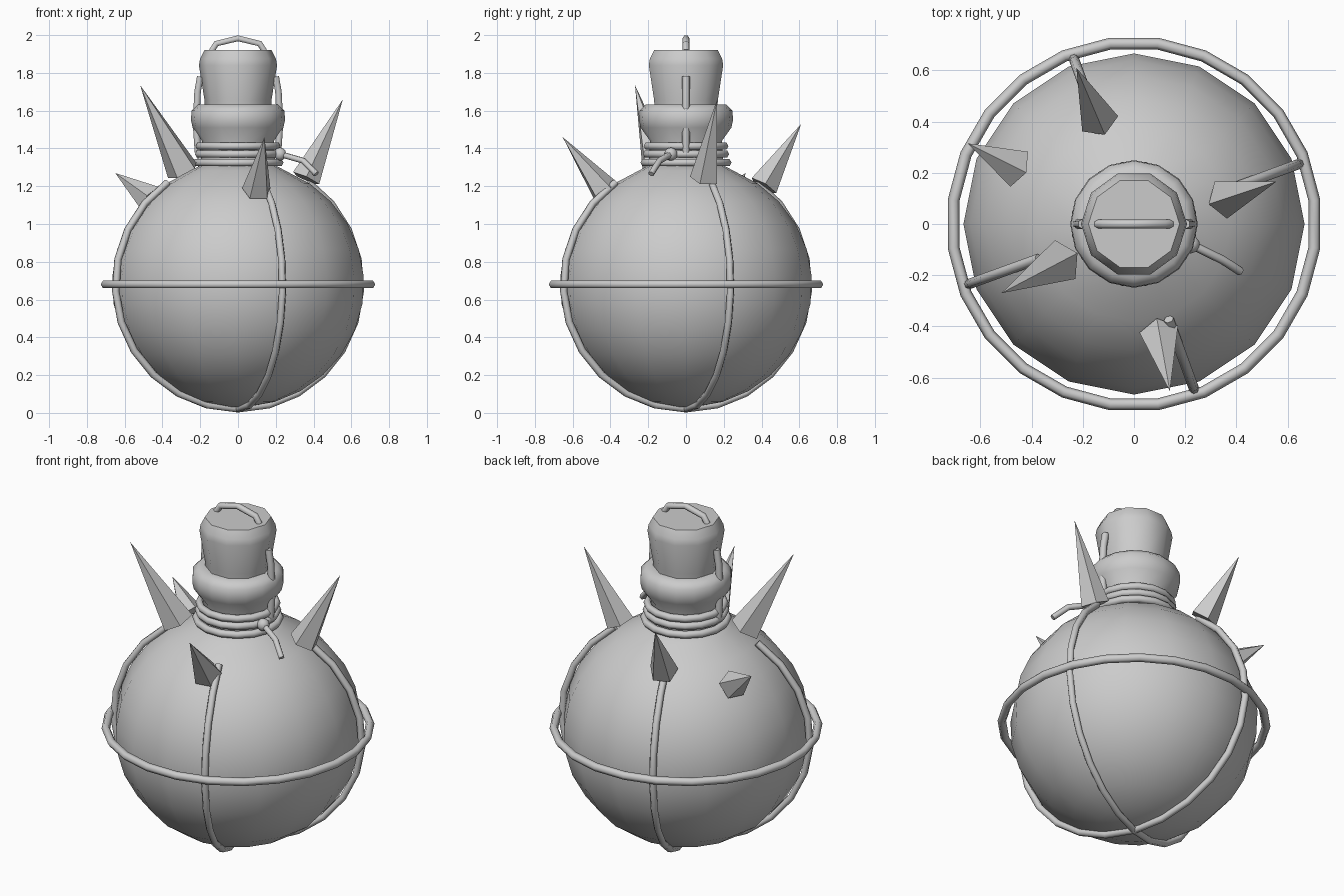
import bpy, bmesh, math
from math import sin, cos, pi, radians
from mathutils import Vector

cube = bpy.data.objects.get("Cube")
if cube:
    bpy.data.objects.remove(cube)

grey = bpy.data.materials.new("plain_grey")
grey.use_nodes = True
grey.diffuse_color = (0.6, 0.6, 0.6, 1)
grey.node_tree.nodes["Principled BSDF"].inputs["Base Color"].default_value = (0.6, 0.6, 0.6, 1)

MID = 0.68  # height of the flask's equator


def finish(obj, name, angle=None):
    obj.name = name
    obj.data.materials.clear()
    obj.data.materials.append(grey)
    if angle:
        bpy.ops.object.select_all(action='DESELECT')
        obj.select_set(True)
        bpy.context.view_layer.objects.active = obj
        bpy.ops.object.shade_smooth_by_angle(angle=radians(angle))
    return obj


def mesh_object(bm, name, angle=None):
    bmesh.ops.recalc_face_normals(bm, faces=bm.faces)
    mesh = bpy.data.meshes.new(name)
    bm.to_mesh(mesh)
    bm.free()
    obj = bpy.data.objects.new(name, mesh)
    bpy.context.collection.objects.link(obj)
    return finish(obj, name, angle)


def lathe(name, profile, sides, angle=50):
    """Revolve (radius, height) pairs about z and cap both ends."""
    bm = bmesh.new()
    rings = [[bm.verts.new((r * cos(2 * pi * i / sides), r * sin(2 * pi * i / sides), z))
              for i in range(sides)] for r, z in profile]
    for low, high in zip(rings, rings[1:]):
        for i in range(sides):
            j = (i + 1) % sides
            bm.faces.new((low[i], low[j], high[j], high[i]))
    bm.faces.new(rings[0])
    bm.faces.new(rings[-1])
    return mesh_object(bm, name, angle)


def tube(name, points, radius):
    curve = bpy.data.curves.new(name, 'CURVE')
    curve.dimensions = '3D'
    curve.bevel_depth = radius
    curve.bevel_resolution = 1
    curve.use_fill_caps = True
    spline = curve.splines.new('POLY')
    spline.points.add(len(points) - 1)
    for p, co in zip(spline.points, points):
        p.co = (*co, 1)
    obj = bpy.data.objects.new(name, curve)
    bpy.context.collection.objects.link(obj)
    bpy.ops.object.select_all(action='DESELECT')
    obj.select_set(True)
    bpy.context.view_layer.objects.active = obj
    bpy.ops.object.convert(target='MESH')
    return finish(bpy.context.view_layer.objects.active, name, 65)


def ring(name, radius, thick, z, sides):
    bpy.ops.mesh.primitive_torus_add(major_radius=radius, minor_radius=thick,
                                     major_segments=sides, minor_segments=6,
                                     location=(0, 0, z), rotation=(0, 0, pi / sides))
    return finish(bpy.context.object, name, 65)


def spike(name, base, tip, radius):
    base, tip = Vector(base), Vector(tip)
    axis = tip - base
    bm = bmesh.new()
    bmesh.ops.create_cone(bm, cap_ends=True, segments=5, radius1=radius, radius2=0,
                          depth=axis.length)
    bmesh.ops.remove_doubles(bm, verts=bm.verts, dist=0.001)
    turn = axis.to_track_quat('Z', 'Y').to_matrix().to_4x4()
    bmesh.ops.transform(bm, matrix=turn, verts=bm.verts)
    bmesh.ops.translate(bm, vec=(base + tip) / 2, verts=bm.verts)
    return mesh_object(bm, name)


# Round flask body, running up into the neck
body = []
for i in range(13):
    a = radians(4 + i * 154 / 12)
    body.append((0.667 * sin(a), MID - 0.65 * cos(a)))
lathe("flask_body", body + [(0.2, 1.31)], 16)

# Neck with its rounded lip
lathe("neck_and_lip", [(0.2, 1.27), (0.19, 1.44), (0.24, 1.51), (0.249, 1.55),
                       (0.246, 1.6), (0.215, 1.632), (0.16, 1.632)], 16, 60)

# Stopper
lathe("cork", [(0.172, 1.58), (0.178, 1.66), (0.207, 1.84), (0.201, 1.875), (0.178, 1.92)], 10, 55)

# Wire wound round the neck
for i, (r, z) in enumerate([(0.225, 1.325), (0.212, 1.37), (0.208, 1.412)]):
    ring(f"neck_wire_{i + 1}", r, 0.021, z, 16)

# Cage of wire round the body
ring("equator_wire", 0.71, 0.023, MID, 24)
for name, azimuth in (("cage_wire_side", 20), ("cage_wire_front", 110)):
    az = radians(azimuth)
    path = []
    for i in range(21):
        a = radians(-145 + i * 14.5)
        r = 0.69 * sin(a)
        path.append((r * cos(az), r * sin(az), MID - 0.66 * cos(a)))
    tube(name, path, 0.02)

# Wire over the cork and down the sides of the neck
tube("cork_wire_top", [(-0.14, 0, 1.915), (-0.115, 0, 1.955), (0, 0, 1.983),
                       (0.115, 0, 1.955), (0.14, 0, 1.915)], 0.018)
for side, s in (("left", 1), ("right", -1)):
    tube(f"cork_wire_{side}", [(s * 0.2, 0, 1.78), (s * 0.214, 0, 1.7), (s * 0.219, 0, 1.6),
                               (s * 0.22, 0, 1.5), (s * 0.212, 0, 1.38)], 0.02)

# Twisted knot with a loose tail
bpy.ops.mesh.primitive_uv_sphere_add(segments=10, ring_count=6, radius=0.035,
                                     location=(0.222, -0.08, 1.37))
finish(bpy.context.object, "wire_knot", 70)
tube("wire_tail", [(0.222, -0.08, 1.37), (0.345, -0.14, 1.335), (0.415, -0.185, 1.265)], 0.017)

# Five spikes on the shoulder
spike("spike_back", (-0.14, 0.41, 1.2), (-0.225, 0.61, 1.53), 0.08)
spike("spike_back_right", (-0.46, 0.22, 1.13), (-0.65, 0.315, 1.27), 0.08)
spike("spike_left", (0.36, 0.1, 1.24), (0.555, 0.165, 1.66), 0.08)
spike("spike_front_right", (-0.29, -0.15, 1.28), (-0.518, -0.27, 1.735), 0.09)
spike("spike_front", (0.1, -0.43, 1.175), (0.14, -0.653, 1.46), 0.08)
